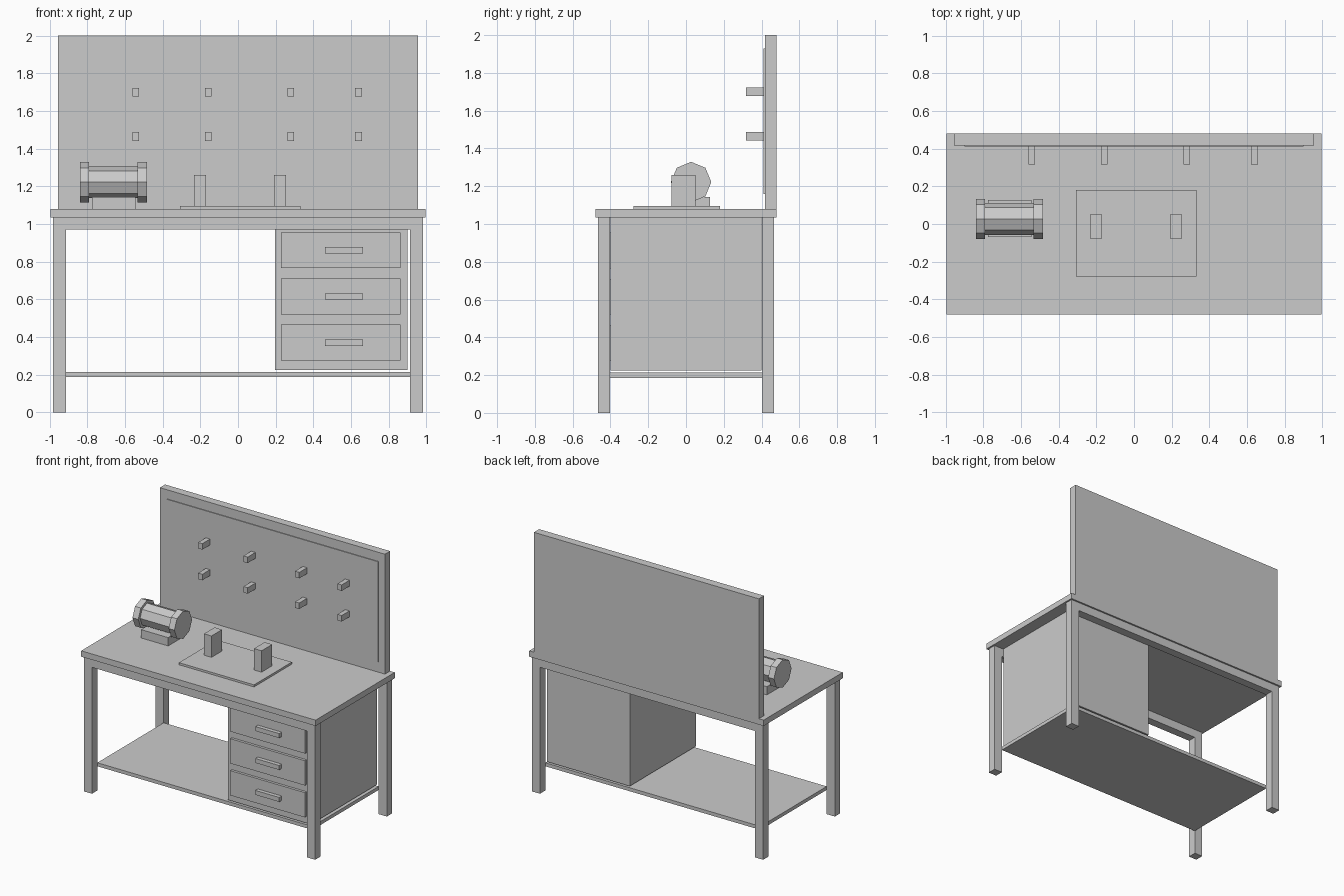
import bpy
import math

default = bpy.data.objects.get("Cube")
if default:
    bpy.data.objects.remove(default, do_unlink=True)

# Single grey paint
grey = bpy.data.materials.new("plain_grey")
grey.use_nodes = True
GREY = (0.6, 0.6, 0.6, 1)
grey.diffuse_color = GREY
grey.node_tree.nodes["Principled BSDF"].inputs["Base Color"].default_value = GREY


def finish(name):
    ob = bpy.context.object
    ob.name = name
    ob.data.name = name
    ob.data.materials.append(grey)
    return ob


def box(name, x, y, z):
    """Box spanning the given (low, high) range on each axis."""
    bpy.ops.mesh.primitive_cube_add(size=1, location=[sum(r) / 2 for r in (x, y, z)])
    ob = finish(name)
    for v in ob.data.vertices:
        for i, r in enumerate((x, y, z)):
            v.co[i] *= r[1] - r[0]
    return ob


def octagon(name, x, radius):
    """Eight-sided drum lying along x on the grinder axis."""
    bpy.ops.mesh.primitive_cylinder_add(
        vertices=8, radius=radius, depth=x[1] - x[0],
        location=(sum(x) / 2, 0.027, 1.222), rotation=(0, math.pi / 2, 0))
    return finish(name)


def around(c, size):
    return (c - size / 2, c + size / 2)


# Table frame
TOP = 1.08
UNDER = 1.035
box("tabletop", (-0.995, 0.995), (-0.48, 0.48), (UNDER, TOP))
for yname, sy in (("front", -1), ("back", 1)):
    depth = sorted((sy * 0.402, sy * 0.467))
    for xname, sx in (("right", -1), ("left", 1)):
        box(f"{yname}_{xname}_leg", sorted((sx * 0.913, sx * 0.982)), depth, (0, UNDER))
    box(f"{yname}_rail", (-0.913, 0.913), depth, (0.97, UNDER))
box("lower_shelf", (-0.913, 0.913), (-0.402, 0.402), (0.186, 0.213))

# Drawer cabinet
box("cabinet", (0.197, 0.9), (-0.4, 0.4), (0.224, UNDER))
for i in range(3):
    z = 0.37 + 0.245 * i
    box(f"drawer_front_{i + 1}", (0.228, 0.862), (-0.42, -0.4), around(z, 0.19))
    box(f"drawer_handle_{i + 1}", (0.463, 0.665), (-0.45, -0.42), around(z, 0.034))

# Tool board with pegs
box("back_board", (-0.955, 0.955), (0.417, 0.48), (TOP, 2))
box("board_panel", (-0.9, 0.9), (0.411, 0.417), (1.16, 1.93))
for row, z in enumerate((1.465, 1.7)):
    for col, x in enumerate((-0.543, -0.158, 0.28, 0.64)):
        box(f"peg_{row + 1}_{col + 1}", around(x, 0.036), (0.317, 0.413), around(z, 0.046))

# Work plate with two upright blocks
box("work_plate", (-0.307, 0.331), (-0.278, 0.18), (TOP, 1.096))
for name, x in (("right", -0.203), ("left", 0.222)):
    box(f"{name}_block", around(x, 0.064), (-0.077, 0.051), (1.096, 1.26))

# Bench grinder
box("grinder_base", (-0.776, -0.545), (-0.068, 0.127), (TOP, 1.144))
octagon("grinder_body", (-0.793, -0.531), 0.085)
octagon("right_wheel", (-0.84, -0.791), 0.107)
octagon("left_wheel", (-0.533, -0.484), 0.107)
